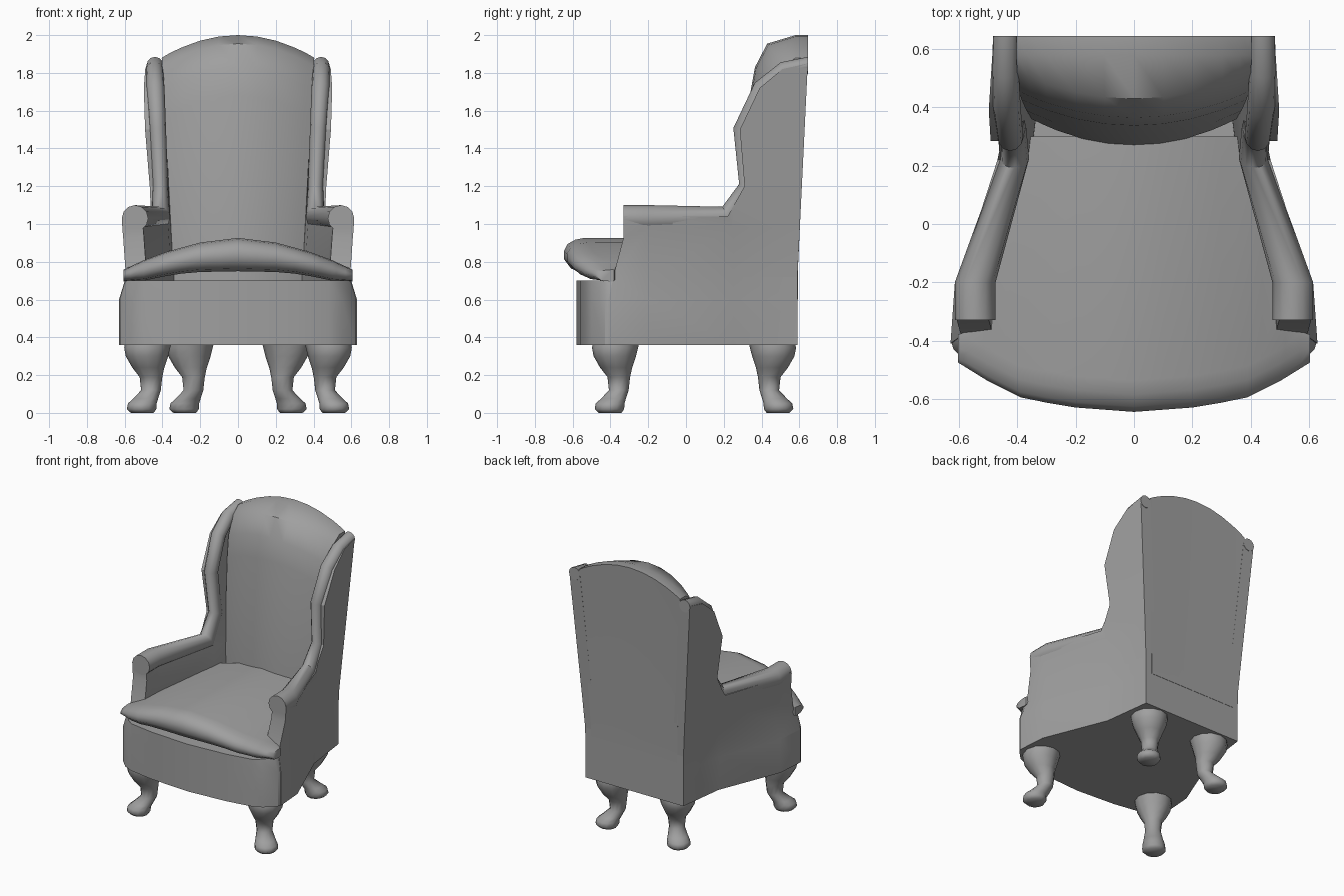
import bpy, bmesh, math
from mathutils import Vector

if "Cube" in bpy.data.objects:
    bpy.data.objects.remove(bpy.data.objects["Cube"])

fabric = bpy.data.materials.new("grey_upholstery")
fabric.use_nodes = True
GREY = (0.35, 0.35, 0.35, 1)
fabric.diffuse_color = GREY
fabric.node_tree.nodes["Principled BSDF"].inputs["Base Color"].default_value = GREY


def lerp(table, v):
    """Piecewise linear lookup in a list of (key, value)."""
    if v <= table[0][0]:
        return table[0][1]
    for (a, fa), (b, fb) in zip(table, table[1:]):
        if v <= b:
            return fa + (fb - fa) * (v - a) / (b - a)
    return table[-1][1]


def finish(name, bm, angle=40):
    bmesh.ops.recalc_face_normals(bm, faces=bm.faces[:])
    mesh = bpy.data.meshes.new(name)
    bm.to_mesh(mesh)
    bm.free()
    mesh.materials.append(fabric)
    ob = bpy.data.objects.new(name, mesh)
    bpy.context.collection.objects.link(ob)
    bpy.ops.object.select_all(action='DESELECT')
    ob.select_set(True)
    bpy.context.view_layer.objects.active = ob
    bpy.ops.object.shade_smooth_by_angle(angle=math.radians(angle))
    return ob


def loft(name, rings, angle=40):
    """Skin closed rings of equal length and cap both ends."""
    bm = bmesh.new()
    rows = [[bm.verts.new(p) for p in ring] for ring in rings]
    n = len(rows[0])
    for a, b in zip(rows, rows[1:]):
        for i in range(n):
            j = (i + 1) % n
            bm.faces.new((a[i], a[j], b[j], b[i]))
    bm.faces.new(rows[0])
    bm.faces.new(rows[-1])
    return finish(name, bm, angle)


def both(xs):
    return [-x for x in reversed(xs) if x > 0] + list(xs)


# Plan curve shared by the base and the side walls
SIDE = [(-0.41, 0.63), (-0.2, 0.615), (0.25, 0.435), (0.6, 0.39)]


def wall_x(y, z):
    x = lerp(SIDE, y) + max(0, z - 0.7) * 0.08 * min(1, max(0, (y + 0.1) / 0.4))
    if y < 0:
        x -= lerp([(0.6, 0), (0.72, 0.035), (1.0, 0.01)], z)
    return x


# Seat base with a bowed front
front = [(0.62, -0.43), (0.55, -0.5), (0.48, -0.53), (0.3, -0.56), (0, -0.58)]
half = [(0.39, 0.59), (0.435, 0.25), (0.615, -0.2), (0.628, -0.4)] + front
outline = half + [(-x, y) for x, y in reversed(half[:-1])]
base_rings = []
for z, inset in ((0.36, 0), (0.6, 0), (0.7, 0.05)):
    base_rings.append([(x * (1 - inset * (1 if abs(x) > 0.5 else 0)), y, z)
                       for x, y in outline])
loft("seat_base", base_rings, 30)

# Side walls: arm and wing in one panel
PANEL = [(-0.41, 0.36), (-0.41, 0.6), (-0.37, 0.78), (-0.33, 0.93), (-0.33, 1.04),
         (0.22, 1.04), (0.31, 1.2), (0.285, 1.5), (0.39, 1.72), (0.51, 1.82),
         (0.645, 1.85), (0.59, 0.72), (0.59, 0.36)]


def side_wall(name, s):
    bm = bmesh.new()
    bm.faces.new([bm.verts.new((0, y, z)) for y, z in PANEL])
    cuts = [((0, y, 0), (0, 1, 0)) for y in (-0.2, 0.25)]
    cuts += [((0, 0, z), (0, 0, 1)) for z in (0.6, 0.72, 0.98, 1.2, 1.5)]
    for co, no in cuts:
        bmesh.ops.bisect_plane(bm, geom=bm.verts[:] + bm.edges[:] + bm.faces[:],
                               plane_co=co, plane_no=no)
    ext = bmesh.ops.extrude_face_region(bm, geom=bm.faces[:])
    inner = {v for v in ext["geom"] if isinstance(v, bmesh.types.BMVert)}
    for v in bm.verts:
        x = wall_x(v.co.y, v.co.z)
        if v in inner:
            x -= 0.11 if v.co.y < 0.2 else 0.085
        v.co.x = s * x
    finish(name, bm, 30)


# Padded roll along arm and wing: centre, width radius, depth radius
ROLL = [((0.545, -0.33, 1.03), 0.07, 0.07), ((0.545, -0.2, 1.03), 0.07, 0.07),
        ((0.41, 0.225, 1.035), 0.05, 0.065), ((0.412, 0.33, 1.2), 0.042, 0.05),
        ((0.425, 0.3, 1.5), 0.044, 0.05), ((0.437, 0.4, 1.72), 0.048, 0.045),
        ((0.442, 0.52, 1.815), 0.046, 0.045), ((0.44, 0.645, 1.84), 0.044, 0.045)]


def roll(name, s):
    pts = [Vector(p) for p, _, _ in ROLL]
    rings = []
    for i, (_, rx, rd) in enumerate(ROLL):
        before = (pts[i] - pts[max(i - 1, 0)]).normalized()
        after = (pts[min(i + 1, len(pts) - 1)] - pts[i]).normalized()
        t = before + after
        t.x = 0
        if i in (0, len(pts) - 1):
            t = Vector((0, 1, 0))
        up = Vector((1, 0, 0)).cross(t.normalized())
        ring = []
        for k in range(12):
            a = math.tau * k / 12
            p = pts[i] + Vector((rx * math.cos(a), 0, 0)) + up * rd * math.sin(a)
            ring.append((s * p.x, p.y, p.z))
        rings.append(ring)
    loft(name, rings, 50)


for side, s in (("left", 1), ("right", -1)):
    side_wall(side + "_side_wall", s)
    roll(side + "_arm_and_wing_roll", s)

# Arched backrest with a bulging front
back_rings = []
for u in both([0, 0.25, 0.5, 0.75, 0.9, 1]):
    top = 2 - 0.12 * u * u
    push = 0.09 * u * u
    profile = [(0.592, 0.6), (0.592, 0.75), (0.645, top), (0.58, top),
               (0.43 + push, top - 0.045), (0.365 + push, top - 0.17),
               (0.338 + push, top - 0.32), (0.3 + push, 1.25),
               (0.27 + push, 0.9), (0.27 + push, 0.6)]
    back_rings.append([(u * lerp([(0.8, 0.345), (1.9, 0.405)], z), y, z)
                       for y, z in profile])
loft("backrest", back_rings, 45)

# Crowned seat cushion spreading in front of the arms
Y_FRONT = [(0, -0.645), (0.2, -0.63), (0.38, -0.6), (0.5, -0.54), (0.605, -0.475)]
Y_BACK = [(0.39, 0.3), (0.44, 0.1), (0.5, -0.2), (0.52, -0.35), (0.605, -0.38)]
Z_TOP = [(0, 0.93), (0.2, 0.905), (0.38, 0.855), (0.5, 0.81), (0.605, 0.76)]
Z_LOW = [(0, 0.75), (0.25, 0.745), (0.38, 0.725), (0.5, 0.7), (0.605, 0.695)]
cushion_rings = []
for x in both([0, 0.1, 0.2, 0.3, 0.39, 0.44, 0.5, 0.52, 0.57, 0.605]):
    a = abs(x)
    f, b, t, l = (lerp(c, a) for c in (Y_FRONT, Y_BACK, Z_TOP, Z_LOW))
    h, d = t - l, min(0.12, b - f)
    cushion_rings.append([(x, y, z) for y, z in (
        (f, l + h * 0.35), (f, l + h * 0.6), (f + d * 0.15, t - h * 0.2),
        (f + d * 0.5, t - h * 0.07), (f + d * 0.9, t - h * 0.02), (b, t - h * 0.05),
        (b, l + h * 0.1), (f + d * 0.9, l), (f + d * 0.3, l + h * 0.08))])
loft("seat_cushion", cushion_rings, 60)

# Curved legs: height, outward offset, radius
LEG = [(0, 0.045, 0.06), (0.02, 0.05, 0.078), (0.05, 0.045, 0.076), (0.075, 0.02, 0.066),
       (0.12, -0.02, 0.052), (0.19, -0.02, 0.06), (0.24, 0.0, 0.085),
       (0.3, 0.01, 0.112), (0.345, 0.008, 0.122), (0.37, 0.0, 0.122)]
for name, x, y, dy in (("front", 0.475, -0.37, -1), ("back", 0.25, 0.455, 1)):
    for side, s in (("left", 1), ("right", -1)):
        out = Vector((s, dy, 0)).normalized()
        loft(f"{name}_{side}_leg", [[
            (s * x + out.x * o + r * math.cos(math.tau * k / 12),
             y + out.y * o + r * math.sin(math.tau * k / 12), z)
            for k in range(12)] for z, o, r in LEG], 60)
